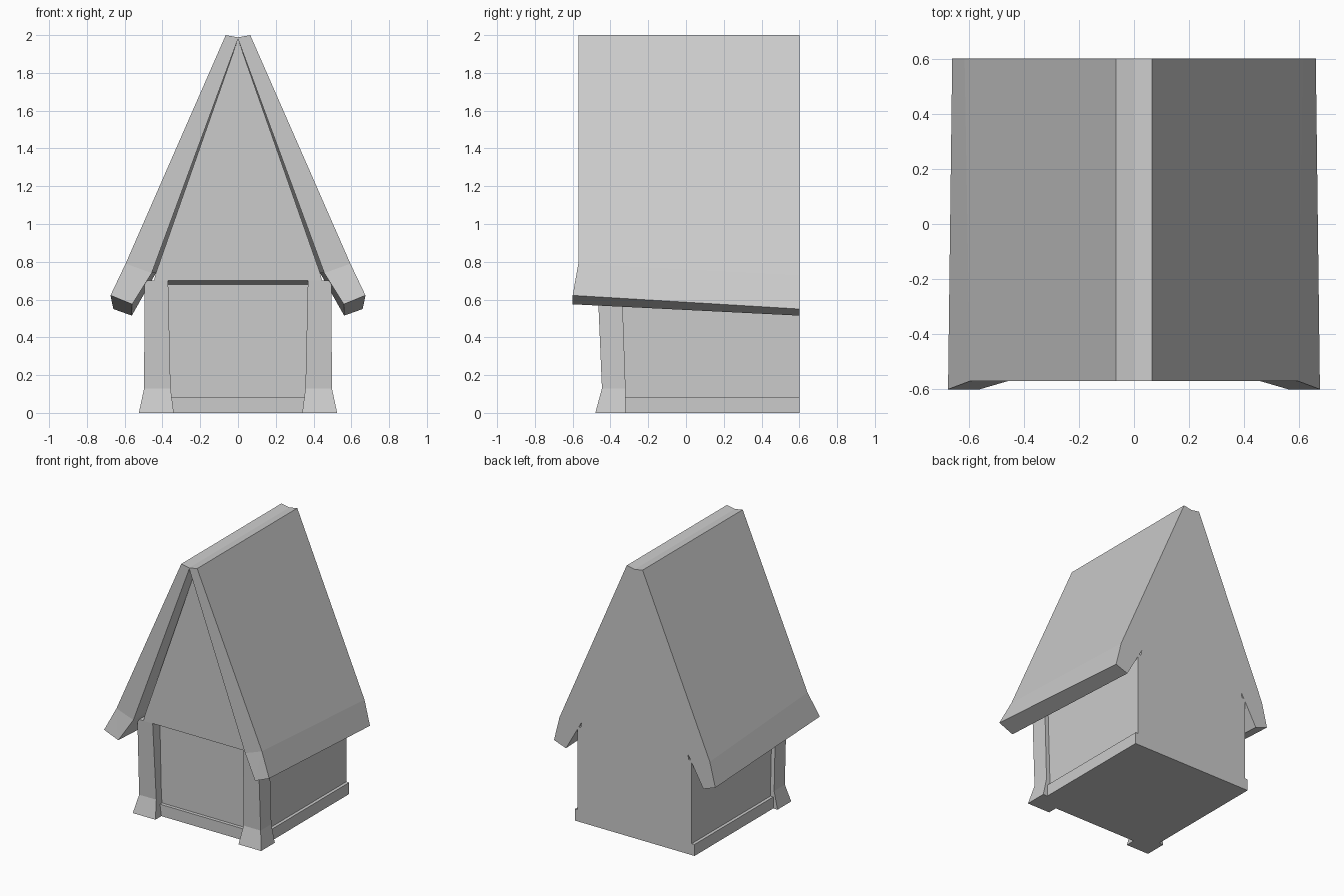
import bpy
import bmesh

cube = bpy.data.objects.get("Cube")
if cube:
    bpy.data.objects.remove(cube, do_unlink=True)

grey = bpy.data.materials.new("plain grey")
grey.use_nodes = True
grey.diffuse_color = (0.6, 0.6, 0.6, 1)
grey.node_tree.nodes["Principled BSDF"].inputs["Base Color"].default_value = (0.6, 0.6, 0.6, 1)


def loft(name, rings, mirror=False):
    """Join equal-length rings of points into a closed solid."""
    bm = bmesh.new()
    loops = [[bm.verts.new(p) for p in ring] for ring in rings]
    n = len(loops[0])
    for a, b in zip(loops, loops[1:]):
        for i in range(n):
            j = (i + 1) % n
            bm.faces.new((a[i], a[j], b[j], b[i]))
    caps = [bm.faces.new(loops[0]), bm.faces.new(loops[-1])]
    bmesh.ops.triangulate(bm, faces=caps)
    bmesh.ops.recalc_face_normals(bm, faces=bm.faces)
    mesh = bpy.data.meshes.new(name)
    bm.to_mesh(mesh)
    bm.free()
    mesh.materials.append(grey)
    obj = bpy.data.objects.new(name, mesh)
    bpy.context.collection.objects.link(obj)
    if mirror:
        mod = obj.modifiers.new("mirror", "MIRROR")
        mod.use_mirror_merge = False
    return obj


def rect(x0, x1, y0, y1, z):
    return [(x0, y0, z), (x1, y0, z), (x1, y1, z), (x0, y1, z)]


BACK = 0.6

# Lower walls and the plinth around them
loft("walls", [rect(-0.467, 0.467, -0.385, BACK, z) for z in (0.02, 0.7)])
loft("plinth", [rect(-0.49, 0.49, -0.41, BACK, z) for z in (0, 0.085)])

# Upper gable, overhanging the front wall with a sloped underside
gable = [(-0.445, 0.7), (0.445, 0.7), (0.435, 0.74), (0, 1.98), (-0.435, 0.74)]
front = [(x, -0.47, z) for x, z in gable]
back = [(x, BACK, z if z > 0.7 else 0.68) for x, z in gable]
middle = [(x, -0.385, z if z > 0.7 else 0.68) for x, z in gable]
loft("gable", [front, middle, back])

# Flared front corner posts
loft("front_posts", [
    rect(0.34, 0.525, -0.48, -0.32, 0),
    rect(0.357, 0.497, -0.445, -0.32, 0.13),
    rect(0.37, 0.495, -0.469, -0.34, 0.7),
], mirror=True)

# Steep roof slopes with kicked-out eaves: ridge, outside, eave, underside
roof_front = [(0, -0.57, 1.988), (0.065, -0.57, 2.0), (0.595, -0.57, 0.79),
              (0.675, -0.6, 0.622), (0.56, -0.6, 0.575), (0.457, -0.57, 0.74),
              (0, -0.57, 1.98)]
roof_back = [(0, BACK, 1.988), (0.065, BACK, 2.0), (0.615, BACK, 0.73),
             (0.66, BACK, 0.55), (0.562, BACK, 0.515), (0.435, BACK, 0.74),
             (0, BACK, 1.98)]
loft("roof_slopes", [roof_front, roof_back], mirror=True)
